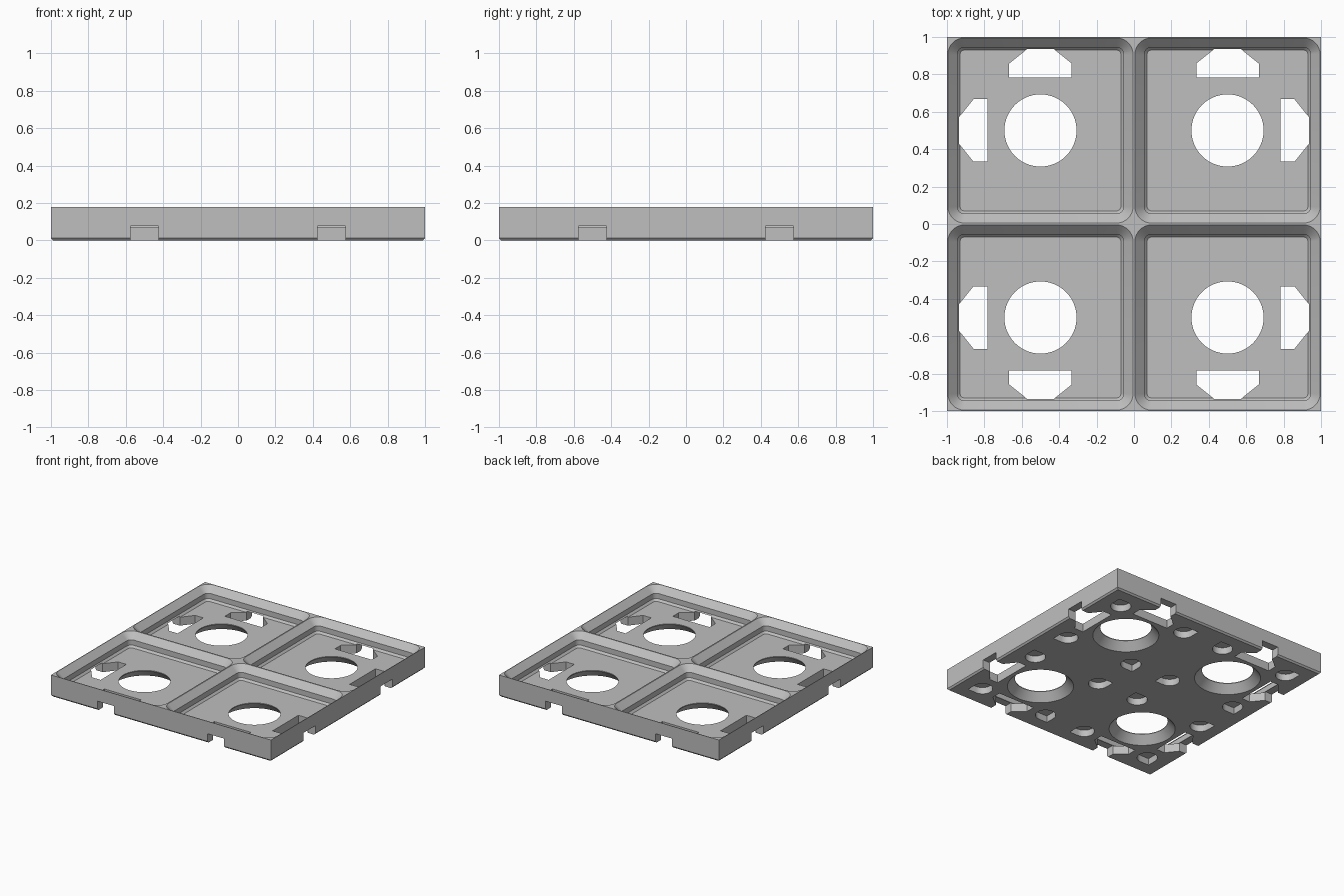
import bpy, bmesh, math
from math import cos, sin, pi

cube = bpy.data.objects.get("Cube")
if cube:
    bpy.data.objects.remove(cube, do_unlink=True)

TOP = 0.178       # plate height
FLOOR = 0.069     # pocket floor height


def loft(bm, rings):
    """Close a stack of (outline, z) rings into a solid."""
    loops = [[bm.verts.new((x, y, z)) for x, y in pts] for pts, z in rings]
    n = len(loops[0])
    bm.faces.new(loops[0][::-1])
    bm.faces.new(loops[-1])
    for a, b in zip(loops, loops[1:]):
        for i in range(n):
            j = (i + 1) % n
            bm.faces.new((a[i], a[j], b[j], b[i]))


def rounded_square(cx, cy, half, r, steps=8):
    pts = []
    for q, (sx, sy) in enumerate([(1, 1), (-1, 1), (-1, -1), (1, -1)]):
        for i in range(steps + 1):
            a = (q + i / steps) * pi / 2
            pts.append((cx + sx * (half - r) + r * cos(a),
                        cy + sy * (half - r) + r * sin(a)))
    return pts


def circle(cx, cy, r, n=64):
    return [(cx + r * cos(2 * pi * i / n), cy + r * sin(2 * pi * i / n)) for i in range(n)]


def square(half):
    return [(-half, -half), (half, -half), (half, half), (-half, half)]


def teardrop(cx, cy, sx, sy, r):
    """Circle with one square corner pointing along (sx, sy)."""
    turn = math.atan2(sy, sx) + pi / 4
    pts = [(r * cos(turn + a * pi / 16), r * sin(turn + a * pi / 16)) for a in range(25)]
    pts.append((r * sx, r * sy))
    return [(cx + x, cy + y) for x, y in pts]


def make_object(name, bm):
    bmesh.ops.recalc_face_normals(bm, faces=bm.faces)
    mesh = bpy.data.meshes.new(name)
    bm.to_mesh(mesh)
    bm.free()
    obj = bpy.data.objects.new(name, mesh)
    bpy.context.collection.objects.link(obj)
    return obj


# Plate body with a small chamfer round the bottom edge
body = bmesh.new()
loft(body, [(square(0.988), 0), (square(1), 0.013), (square(1), TOP)])
plate = make_object("base_plate", body)

cells = [(x, y) for x in (-0.5, 0.5) for y in (-0.5, 0.5)]
corners = [(1, 1), (-1, 1), (-1, -1), (1, -1)]

# Stepped pockets: slope, upright wall, small slope, floor
pockets = bmesh.new()
steps = [(0.07, FLOOR), (0.055, 0.085), (0.055, 0.128), (0.005, TOP), (0.005, TOP + 0.1)]
for cx, cy in cells:
    loft(pockets, [(rounded_square(cx, cy, 0.5 - inset, 0.094 - inset), z)
                   for inset, z in steps])

# Countersunk centre holes and magnet recesses under each cell
holes = bmesh.new()
for cx, cy in cells:
    loft(holes, [(circle(cx, cy, 0.25), -0.001), (circle(cx, cy, 0.193), 0.064),
                 (circle(cx, cy, 0.193), 0.1)])
    for sx, sy in corners:
        drop = teardrop(cx + 0.31 * sx, cy + 0.31 * sy, sx, sy, 0.077)
        loft(holes, [(drop, -0.05), (drop, 0.055)])

# Clip slots opening through the outer edges
slots = bmesh.new()
half_slot = [(0.075, 1.1), (0.075, 0.932), (0.167, 0.858), (0.167, 0.782)]
outline = half_slot + [(-u, v) for u, v in reversed(half_slot)]
for quarter in range(4):
    c, s = round(cos(quarter * pi / 2)), round(sin(quarter * pi / 2))
    for offset in (-0.5, 0.5):
        pts = [((u + offset) * c - v * s, (u + offset) * s + v * c) for u, v in outline]
        loft(slots, [(pts, -0.05), (pts, 0.076)])

# Carve each set of cutters out of the plate
bpy.context.view_layer.objects.active = plate
for name, bm in (("pocket_cutter", pockets), ("hole_cutter", holes), ("slot_cutter", slots)):
    cutter = make_object(name, bm)
    cutter.hide_render = True
    mod = plate.modifiers.new(name, 'BOOLEAN')
    mod.operation = 'DIFFERENCE'
    mod.solver = 'EXACT'
    mod.object = cutter
    bpy.ops.object.modifier_apply(modifier=mod.name)
    bpy.data.objects.remove(cutter, do_unlink=True)

# Plain grey finish
grey = bpy.data.materials.new("light_grey")
grey.use_nodes = True
colour = (0.52, 0.52, 0.52, 1)
grey.diffuse_color = colour
grey.node_tree.nodes["Principled BSDF"].inputs["Base Color"].default_value = colour
plate.data.materials.clear()
plate.data.materials.append(grey)
for face in plate.data.polygons:
    face.material_index = 0

bpy.ops.object.select_all(action='DESELECT')
plate.select_set(True)
bpy.ops.object.shade_smooth_by_angle(angle=math.radians(25))
